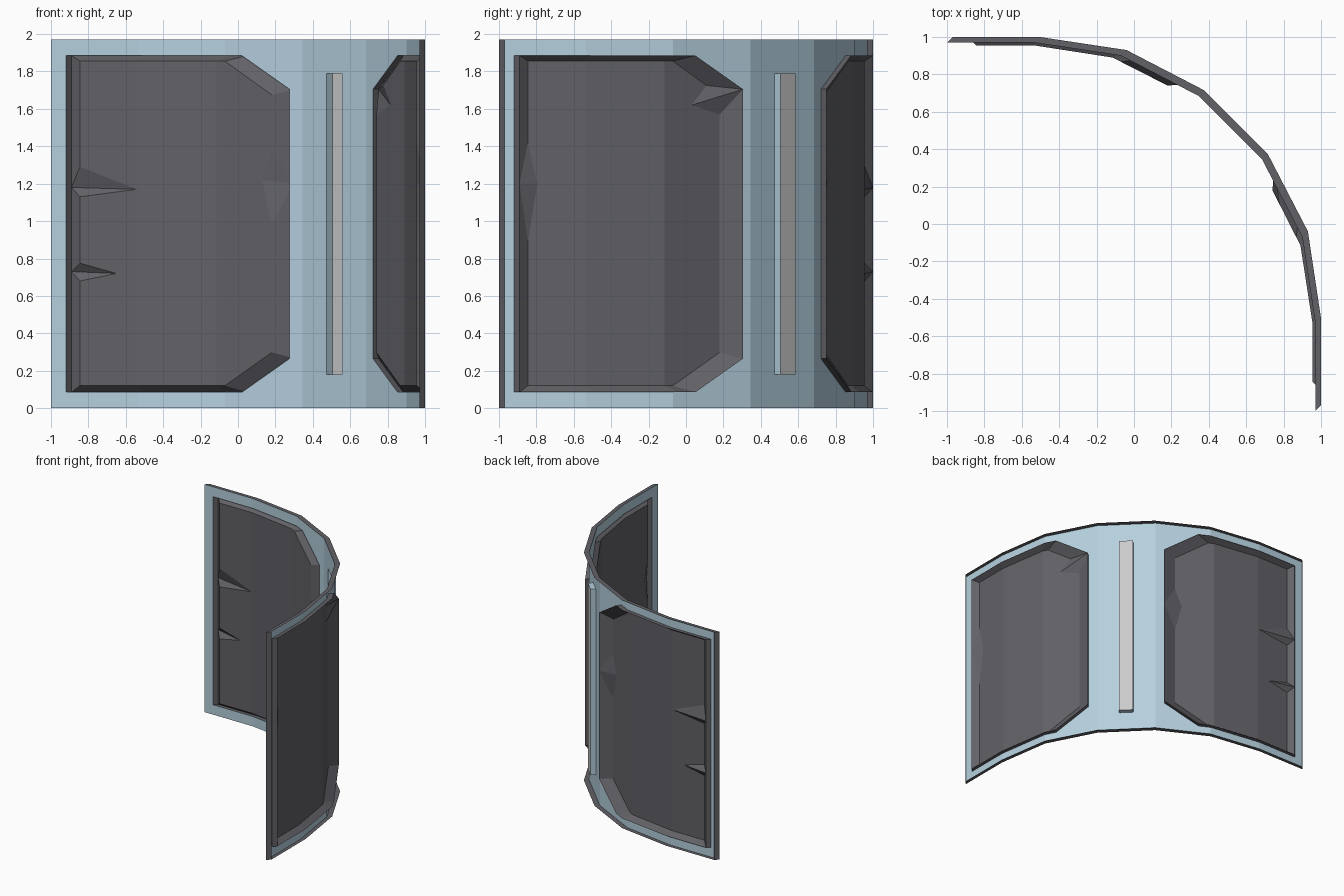
import bpy, bmesh

if "Cube" in bpy.data.objects:
    bpy.data.objects.remove(bpy.data.objects["Cube"])

H, LIP = 1.97, 0.03
SHEET = [(-1.0, 0.97), (-0.535, 0.97), (-0.07, 0.90), (0.345, 0.685), (0.515, 0.515)]
INNER = [(-0.9, 0.955), (-0.535, 0.955), (-0.115, 0.89), (0.18, 0.74)]


def material(name, color):
    m = bpy.data.materials.new(name)
    m.diffuse_color = (*color, 1)
    m.use_nodes = True
    m.node_tree.nodes["Principled BSDF"].inputs["Base Color"].default_value = m.diffuse_color
    return m


BLUE = material("pale_blue", (0.46, 0.63, 0.73))
DARK = material("dark_grey", (0.12, 0.12, 0.135))


def on(line, u, z, push=0.0):
    """Point on a plan polyline at x=u, shifted outward along the diagonal."""
    for (a, b), (c, d) in zip(line, line[1:]):
        if u <= c + 1e-6 or (c, d) == line[-1]:
            v = b + (d - b) * (u - a) / (c - a)
            return (u + push, v + push, z)


def swap(p):
    return (p[1], p[0], p[2])


def build(name, faces, mat=None):
    bm = bmesh.new()
    for f in faces:
        bm.faces.new([bm.verts.new(p) for p in f])
    bmesh.ops.remove_doubles(bm, verts=bm.verts, dist=0.0005)
    bmesh.ops.recalc_face_normals(bm, faces=bm.faces)
    me = bpy.data.meshes.new(name)
    bm.to_mesh(me)
    bm.free()
    ob = bpy.data.objects.new(name, me)
    bpy.context.collection.objects.link(ob)
    if mat:
        me.materials.append(mat)
    return ob


def both(faces):
    return faces + [[swap(p) for p in reversed(f)] for f in faces]


def band(u0, u1, a0, a1, b0, b1):
    return [on(SHEET, u0, a0), on(SHEET, u1, a1), on(SHEET, u1, b1), on(SHEET, u0, b0)]


# Curved wall sheet around the two panel openings and the centre slot
LO, HI, CUT = 0.085, 1.885, 0.18
S0, S1 = 0.18, 1.79
wall = [band(-1, -0.92, 0, 0, H, H), band(0.275, 0.345, 0, 0, H, H), band(0.345, 0.474, 0, 0, H, H)]
holes = [(-0.92, 0), (-0.535, 0), (-0.07, 0), (0.02, 0), (0.275, CUT)]
for (u0, c0), (u1, c1) in zip(holes, holes[1:]):
    wall += [band(u0, u1, 0, 0, LO + c0, LO + c1), band(u0, u1, HI - c0, HI - c1, H, H)]
wall += [band(0.474, 0.515, 0, 0, S0, S0), band(0.474, 0.515, S1, S1, H, H)]
# Slot side walls
slot = [(0.515, S0), (0.474, S0), (0.474, S1), (0.515, S1)]
for (u0, z0), (u1, z1) in zip(slot, slot[1:]):
    wall.append([on(SHEET, u0, z0), on(SHEET, u1, z1),
                 on(SHEET, u1, z1, LIP), on(SHEET, u0, z0, LIP)])
build("curved_wall", both(wall), BLUE)

# Light strip at the back of the slot
l0, l1 = on(SHEET, 0.474, S0, LIP), on(SHEET, 0.474, S1, LIP)
build("centre_strip", [[l0, swap(l0), swap(l1), l1]])

# Outward lip around the wall border
lip = []
for (u0, _), (u1, _) in zip(SHEET, SHEET[1:]):
    for z in (0, H):
        lip.append([on(SHEET, u0, z), on(SHEET, u1, z), on(SHEET, u1, z, LIP), on(SHEET, u0, z, LIP)])
lip.append([on(SHEET, -1, 0), on(SHEET, -1, H), on(SHEET, -1, H, LIP), on(SHEET, -1, 0, LIP)])
build("wall_lip", both(lip), DARK)


# Pressed panels: each node is (rim u, rim z, inner points); three inner points make a dent
def panel(name, left_dents, right_nodes, mirrored):
    mid = [(-0.535, -0.535), (-0.07, -0.115)]
    nodes = [(-0.92, LO, [(-0.845, 0.12)])]
    nodes += [(u, LO, [(i, 0.12)]) for u, i in mid]
    nodes += [(0.02, LO, [(-0.07, 0.12)]), (0.275, LO + CUT, [(0.18, 0.298)])]
    nodes += right_nodes
    nodes += [(0.02, HI, [(-0.07, 1.855)])]
    nodes += [(u, HI, [(i, 1.855)]) for u, i in reversed(mid)]
    nodes += [(-0.92, HI, [(-0.845, 1.855)])]
    nodes += [(-0.92, o, [(-0.845, top), tip, (-0.845, bot)]) for o, top, tip, bot in left_dents]
    faces, loop = [], []
    for (u0, z0, i0), (u1, z1, i1) in zip(nodes, nodes[1:] + nodes[:1]):
        o0, o1 = on(SHEET, u0, z0, LIP), on(SHEET, u1, z1, LIP)
        faces.append([on(SHEET, u0, z0), on(SHEET, u1, z1), o1, o0])
        faces.append([o0, o1, on(INNER, *i1[0]), on(INNER, *i0[-1])])
        for p, q in zip(i0, i0[1:]):
            faces.append([o0, on(INNER, *p), on(INNER, *q)])
        loop += i0
    for a, b in ((-1, -0.535), (-0.535, -0.115), (-0.115, 1)):
        faces.append([on(INNER, *p) for p in loop if a - 1e-6 <= p[0] <= b + 1e-6])
    if mirrored:
        faces = [[swap(p) for p in f] for f in faces]
    build(name, faces, DARK)


panel("left_panel",
      [(1.18, 1.29, (-0.54, 1.17), 1.13), (0.73, 0.775, (-0.65, 0.72), 0.68)],
      [(0.275, 1.2, [(0.18, 0.99), (0.13, 1.22), (0.18, 1.38)]),
       (0.275, HI - CUT, [(0.18, 1.675)])], False)
panel("right_panel",
      [(1.2, 1.42, (-0.795, 1.2), 0.89)],
      [(0.275, HI - CUT, [(0.18, 1.57), (0.03, 1.62), (0.11, 1.725)])], True)
